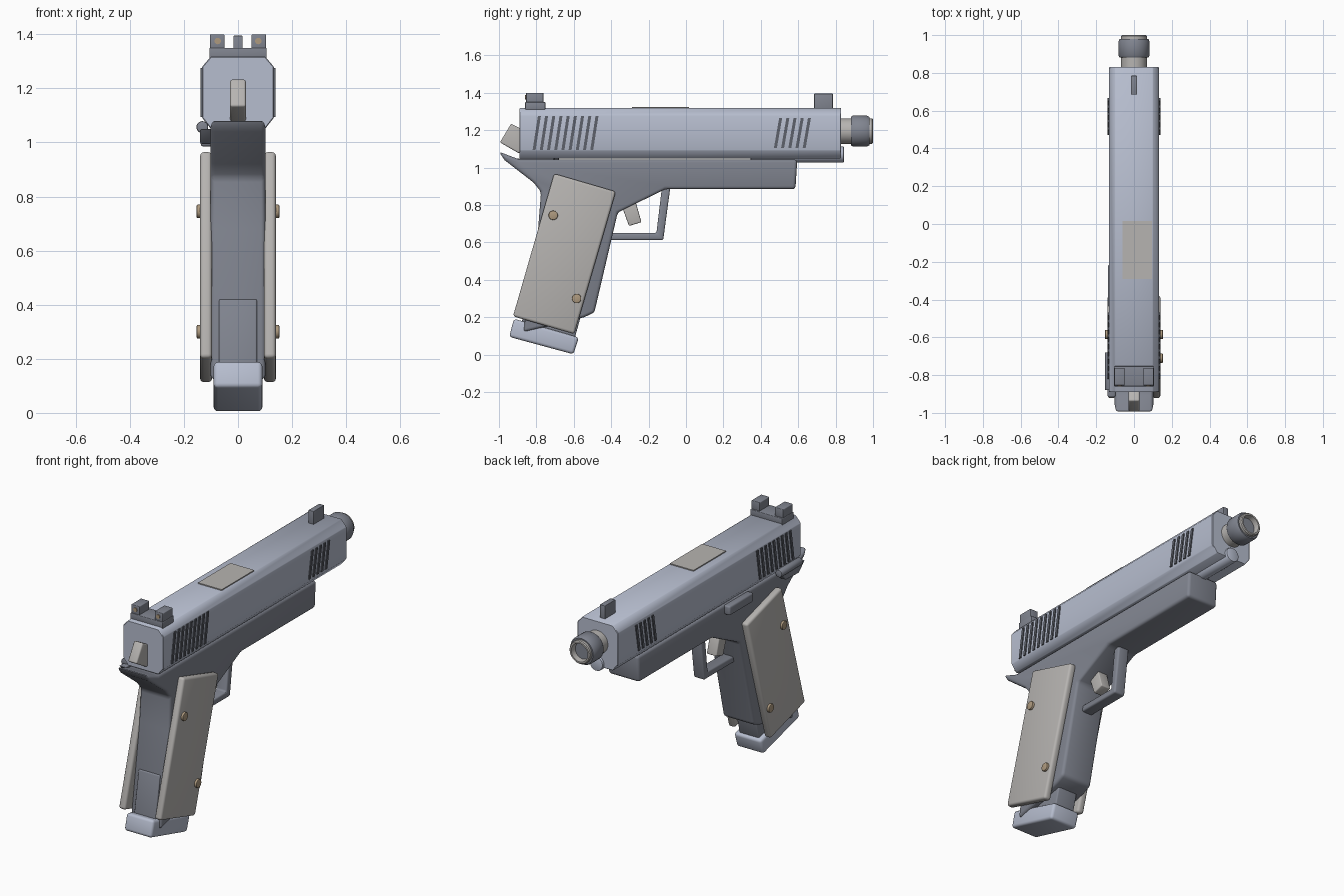
import bpy, bmesh, math
from mathutils import Matrix, Vector

cube = bpy.data.objects.get("Cube")
if cube:
    bpy.data.objects.remove(cube, do_unlink=True)


def material(name, rgb):
    m = bpy.data.materials.new(name)
    m.use_nodes = True
    m.diffuse_color = (*rgb, 1)
    m.node_tree.nodes["Principled BSDF"].inputs["Base Color"].default_value = (*rgb, 1)
    return m


SLIDE = material("pale blue steel", (0.47, 0.51, 0.62))
FRAME = material("dark blue steel", (0.22, 0.235, 0.28))
GROOVE = material("groove grey", (0.11, 0.12, 0.145))
GRIP = material("warm light grey", (0.47, 0.455, 0.44))
BRASS = material("dull brass", (0.42, 0.32, 0.21))


def finish(name, bm, mat, bevel=0.0, segments=3):
    bmesh.ops.recalc_face_normals(bm, faces=bm.faces)
    if bevel:
        edges = [e for e in bm.edges if e.calc_face_angle(0) > math.radians(20)]
        bmesh.ops.bevel(bm, geom=edges, offset=bevel, segments=segments,
                        profile=0.5, affect='EDGES', clamp_overlap=True)
    mesh = bpy.data.meshes.new(name)
    bm.to_mesh(mesh)
    bm.free()
    mesh.materials.append(mat)
    ob = bpy.data.objects.new(name, mesh)
    bpy.context.collection.objects.link(ob)
    bpy.ops.object.select_all(action='DESELECT')
    ob.select_set(True)
    bpy.context.view_layer.objects.active = ob
    bpy.ops.object.shade_smooth_by_angle(angle=math.radians(35))
    return ob


def prism(name, points, start, end, mat, bevel=0.0, axis='x', segments=3):
    """Extrude a (y, z) outline along x, or an (x, z) outline along y."""
    bm = bmesh.new()
    place = (lambda p: (start, *p)) if axis == 'x' else (lambda p: (p[0], start, p[1]))
    face = bm.faces.new([bm.verts.new(place(p)) for p in points])
    moved = bmesh.ops.extrude_face_region(bm, geom=[face])["geom"]
    step = Vector((end - start, 0, 0) if axis == 'x' else (0, end - start, 0))
    bmesh.ops.translate(bm, vec=step, verts=[v for v in moved if isinstance(v, bmesh.types.BMVert)])
    return finish(name, bm, mat, bevel, segments)


def box(name, x, y, z, mat, bevel=0.0):
    return prism(name, [(y[0], z[0]), (y[1], z[0]), (y[1], z[1]), (y[0], z[1])],
                 x[0], x[1], mat, bevel)


def rod(name, radius, length, centre, axis, mat, bevel=0.0, sides=32):
    bm = bmesh.new()
    turn = Matrix.Rotation(math.pi / 2, 4, 'Y' if axis == 'x' else 'X')
    bmesh.ops.create_cone(bm, cap_ends=True, segments=sides, radius1=radius, radius2=radius,
                          depth=length, matrix=Matrix.Translation(centre) @ turn)
    return finish(name, bm, mat, bevel, 2)


def lathe(name, profile, height, mat):
    """Spin a (radius, y) profile about the bore axis."""
    bm = bmesh.new()
    verts = [bm.verts.new((r, y, height)) for r, y in profile]
    edges = [bm.edges.new(pair) for pair in zip(verts, verts[1:])]
    bmesh.ops.spin(bm, geom=verts + edges, cent=(0, 0, height), axis=(0, 1, 0),
                   angle=math.tau, steps=40, use_duplicate=False)
    bmesh.ops.remove_doubles(bm, verts=bm.verts, dist=1e-4)
    return finish(name, bm, mat)


# Slide with chamfered long edges
right = [(0.10, 1.05), (0.133, 1.092), (0.133, 1.28), (0.10, 1.318)]
prism("slide", right + [(-x, z) for x, z in reversed(right)], -0.89, 0.83, SLIDE, 0.003, 'y', 1)
box("ejection_port", (-0.06, 0.096), (-0.29, 0.015), (1.29, 1.324), GRIP)

# Slanted grip grooves on both sides of the slide
def grooves(name, first, count, z0, z1):
    for side, label in ((1, "left"), (-1, "right")):
        for i in range(count):
            y = first + i * 0.0385
            prism(f"{name}_{label}_{i + 1}",
                  [(y, z0), (y + 0.016, z0), (y + 0.044, z1), (y + 0.028, z1)],
                  side * 0.125, side * 0.139, GROOVE)


grooves("rear_groove", -0.82, 9, 1.095, 1.275)
grooves("front_groove", 0.47, 5, 1.105, 1.265)

# Barrel, collar and guide rod
BORE = 1.195
lathe("barrel", [(0, 0.78), (0.068, 0.78), (0.068, 0.995), (0.063, 1.0), (0.054, 1.0),
                 (0.05, 0.96), (0, 0.96)], BORE, GRIP)
lathe("muzzle_collar", [(0.06, 0.882), (0.076, 0.882), (0.083, 0.892), (0.083, 0.965),
                        (0.076, 0.98), (0.06, 0.98)], BORE, FRAME)
rod("bore", 0.049, 0.008, (0, 0.965, BORE), 'y', FRAME)
rod("guide_rod", 0.043, 0.5, (0, 0.595, 1.07), 'y', SLIDE, 0.006)

# Sights
box("rear_sight_base", (-0.106, 0.106), (-0.86, -0.752), (1.31, 1.35), FRAME, 0.004)
for s, label in ((1, "left"), (-1, "right")):
    box(f"rear_sight_post_{label}", (s * 0.05, s * 0.104), (-0.855, -0.762), (1.345, 1.4), FRAME, 0.004)
    rod(f"sight_dot_{label}", 0.012, 0.008, (s * 0.075, -0.856, 1.375), 'y', BRASS, sides=16)
box("front_sight", (-0.017, 0.017), (0.685, 0.785), (1.31, 1.395), FRAME, 0.003)

# Hammer and trigger
prism("hammer", [(-0.995, 1.135), (-0.935, 1.235), (-0.86, 1.195), (-0.86, 1.07), (-0.9, 1.08)],
      -0.029, 0.029, GRIP, 0.008)
prism("trigger", [(-0.345, 0.8), (-0.27, 0.82), (-0.238, 0.708), (-0.305, 0.688)],
      -0.032, 0.032, GRIP, 0.006)

# Frame with beavertail, dust cover and grip core
prism("frame", [(0.595, 1.043), (0.585, 0.885), (-0.11, 0.885), (-0.365, 0.76), (-0.49, 0.225),
                (-0.545, 0.2), (-0.87, 0.12), (-0.79, 0.68), (-0.775, 0.87), (-0.815, 0.92),
                (-0.97, 1.04), (-1.0, 1.085), (-0.89, 1.043)], -0.102, 0.102, FRAME, 0.018)
prism("backstrap", [(-0.835, 0.42), (-0.79, 0.42), (-0.8, 0.15), (-0.885, 0.13)],
      -0.07, 0.07, FRAME, 0.006)
prism("trigger_guard", [(-0.42, 0.65), (-0.158, 0.65), (-0.128, 0.9), (-0.083, 0.9),
                        (-0.122, 0.612), (-0.42, 0.612)], -0.036, 0.036, FRAME, 0.01)

# Magazine
prism("magazine_body", [(-0.83, 0.12), (-0.6, 0.07), (-0.55, 0.25), (-0.78, 0.3)],
      -0.065, 0.065, FRAME, 0.008)
prism("magazine_base", [(-0.945, 0.095), (-0.602, 0.002), (-0.573, 0.092), (-0.92, 0.192)],
      -0.09, 0.09, SLIDE, 0.016)

# Grip panels and screws
for s, label in ((1, "left"), (-1, "right")):
    prism(f"grip_panel_{label}", [(-0.705, 0.968), (-0.375, 0.872), (-0.597, 0.11), (-0.925, 0.205)],
          s * 0.096, s * 0.14, GRIP, 0.014)
    for y, z, place in ((-0.71, 0.745, "upper"), (-0.585, 0.3, "lower")):
        rod(f"grip_screw_{place}_{label}", 0.025, 0.03, (s * 0.138, y, z), 'x', BRASS, 0.004, 24)

# Controls on the right side
rod("safety_shaft", 0.022, 0.2, (-0.132, -0.78, 1.057), 'y', FRAME, 0.005, 20)
prism("safety_lever", [(-0.92, 1.05), (-0.7, 1.05), (-0.74, 1.0), (-0.86, 0.995)],
      -0.14, -0.098, FRAME, 0.006)
box("slide_stop", (-0.138, -0.095), (-0.44, -0.215), (0.985, 1.04), FRAME, 0.01)
